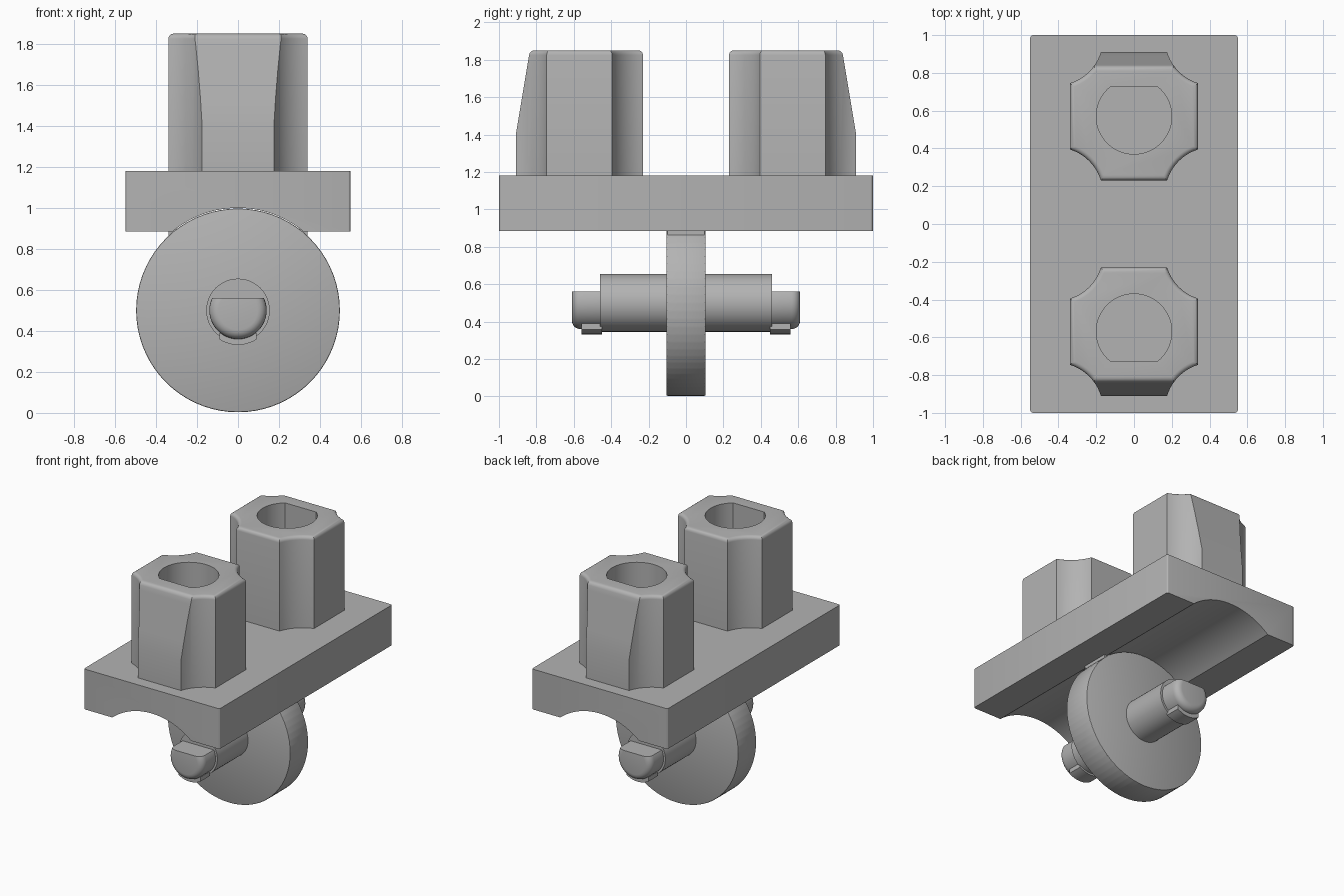
import bpy, bmesh
from math import sin, cos, pi, asin, sqrt, radians, atan2
from mathutils import Vector, Matrix

if "Cube" in bpy.data.objects:
    bpy.data.objects.remove(bpy.data.objects["Cube"])

grey = bpy.data.materials.new("plain grey")
grey.use_nodes = True
grey.diffuse_color = (0.45, 0.45, 0.45, 1)
grey.node_tree.nodes["Principled BSDF"].inputs["Base Color"].default_value = grey.diffuse_color


def arc(cx, cy, r, a0, a1, n):
    """Points along an arc, angles in radians."""
    return [(cx + r * cos(a0 + (a1 - a0) * i / n), cy + r * sin(a0 + (a1 - a0) * i / n))
            for i in range(n + 1)]


def prism(points, lo, hi, along_y=False):
    """Extrude a profile along z, or an (x, z) profile along y."""
    bm = bmesh.new()
    place = (lambda p: (p[0], lo, p[1])) if along_y else (lambda p: (p[0], p[1], lo))
    face = bm.faces.new([bm.verts.new(place(p)) for p in points])
    step = Vector((0, hi - lo, 0)) if along_y else Vector((0, 0, hi - lo))
    grown = bmesh.ops.extrude_face_region(bm, geom=[face])["geom"]
    bmesh.ops.translate(bm, vec=step, verts=[g for g in grown if isinstance(g, bmesh.types.BMVert)])
    bmesh.ops.recalc_face_normals(bm, faces=bm.faces)
    return bm


def clip(bm, co, no):
    """Cut away everything on the normal's side and cap the cut."""
    bmesh.ops.bisect_plane(bm, geom=bm.verts[:] + bm.edges[:] + bm.faces[:],
                           plane_co=co, plane_no=no, clear_outer=True)
    bmesh.ops.holes_fill(bm, edges=[e for e in bm.edges if e.is_boundary], sides=0)
    bmesh.ops.recalc_face_normals(bm, faces=bm.faces)


def round_edges(bm, test, size, segments=4):
    edges = [e for e in bm.edges if all(test(v.co) for v in e.verts)]
    bmesh.ops.bevel(bm, geom=edges, offset=size, segments=segments, profile=0.5, affect='EDGES')


def finish(bm, name):
    mesh = bpy.data.meshes.new(name)
    bm.to_mesh(mesh)
    bm.free()
    mesh.materials.append(grey)
    obj = bpy.data.objects.new(name, mesh)
    bpy.context.collection.objects.link(obj)
    return obj


def smooth(obj):
    bpy.ops.object.select_all(action='DESELECT')
    obj.select_set(True)
    bpy.context.view_layer.objects.active = obj
    bpy.ops.object.shade_smooth_by_angle(angle=radians(28))


def opposite(obj, name):
    """Same part turned half way round to the back."""
    twin = obj.copy()
    twin.name = name
    twin.rotation_euler.z = pi
    bpy.context.collection.objects.link(twin)


AXLE_Z = 0.5

# Base plate with an arched groove along its underside
BOTTOM, TOP = 0.885, 1.18
start = asin((BOTTOM - AXLE_Z) / 0.5)
profile = [(-0.55, BOTTOM), (-0.55, TOP), (0.55, TOP), (0.55, BOTTOM)]
profile += arc(0, AXLE_Z, 0.5, start, pi - start, 32)
bm = prism(profile, -1, 1, True)
corners = [e for e in bm.edges if all(abs(v.co.x) > 0.54 and abs(v.co.y) > 0.99 for v in e.verts)
           and abs(e.verts[0].co.z - e.verts[1].co.z) > 0.1]
bmesh.ops.bevel(bm, geom=corners, offset=0.015, segments=3, profile=0.5, affect='EDGES')
smooth(finish(bm, "base_plate"))

# Sockets: square posts with scooped corners, sloped outer face, blind D hole
PEG_Y, HALF, FLAT, SCOOP = 0.57, 0.34, 0.175, 0.25
chord = (HALF - FLAT) * sqrt(2)
mid = (HALF + FLAT) / 2
reach = sqrt(SCOOP ** 2 - (chord / 2) ** 2) / sqrt(2)
centre = mid + reach
spread = asin(chord / 2 / SCOOP)
outline = []
for k in range(4):
    turn = k * pi / 2
    for x, y in arc(centre, centre, SCOOP, 1.25 * pi + spread, 1.25 * pi - spread, 10):
        outline.append((x * cos(turn) - y * sin(turn), PEG_Y + x * sin(turn) + y * cos(turn)))
bm = prism(outline, TOP - 0.01, 1.85)
clip(bm, (0, 0.91, 1.4), (0, 0.45, 0.075))
round_edges(bm, lambda c: c.z > 1.849, 0.025)
socket = finish(bm, "back_socket")
flat = asin(0.155 / 0.2)
hole = finish(prism(arc(0, PEG_Y, 0.2, pi - flat, 2 * pi + flat, 48), 1.19, 2), "hole_cutter")
hole.hide_render = True
cut = socket.modifiers.new("hole", 'BOOLEAN')
cut.operation, cut.object, cut.solver = 'DIFFERENCE', hole, 'EXACT'
bpy.context.view_layer.objects.active = socket
bpy.ops.object.modifier_apply(modifier=cut.name)
bpy.data.objects.remove(hole)
smooth(socket)
opposite(socket, "front_socket")

# Wheel disc under the plate
bm = prism(arc(0, AXLE_Z, 0.497, 0, 2 * pi, 72)[:-1], -0.105, 0.105, True)
round_edges(bm, lambda c: abs(c.y) > 0.1, 0.006, 2)
bm.edges.ensure_lookup_table()
smooth(finish(bm, "wheel_disc"))

# Small webs joining the disc to the plate
for side, name in ((1, "left_web"), (-1, "right_web")):
    web = [(0.29 * side, 0.9), (0.34 * side, 0.9), (0.34 * side, 0.86), (0.35 * side, 0.84), (0.29 * side, 0.84)]
    finish(prism(web, -0.1, 0.1, True), name)

# Axle through the disc
smooth(finish(prism(arc(0, AXLE_Z, 0.155, 0, 2 * pi, 48)[:-1], -0.46, 0.46, True), "axle"))

# D-shaped pins with rounded ends
bm = prism(arc(0, AXLE_Z, 0.14, 0, 2 * pi, 48)[:-1], 0.45, 0.61, True)
round_edges(bm, lambda c: c.y > 0.609, 0.045, 5)
clip(bm, (0, 0, 0.56), (0, 0, 1))
pin = finish(bm, "back_pin")
smooth(pin)
opposite(pin, "front_pin")

# Locking ridges under the pins
half = asin(0.09 / 0.168)
ridge = arc(0, AXLE_Z, 0.168, 1.5 * pi - half, 1.5 * pi + half, 12) + [(0.09, 0.39), (-0.09, 0.39)]
catch = finish(prism(ridge, 0.45, 0.56, True), "back_ridge")
smooth(catch)
opposite(catch, "front_ridge")
